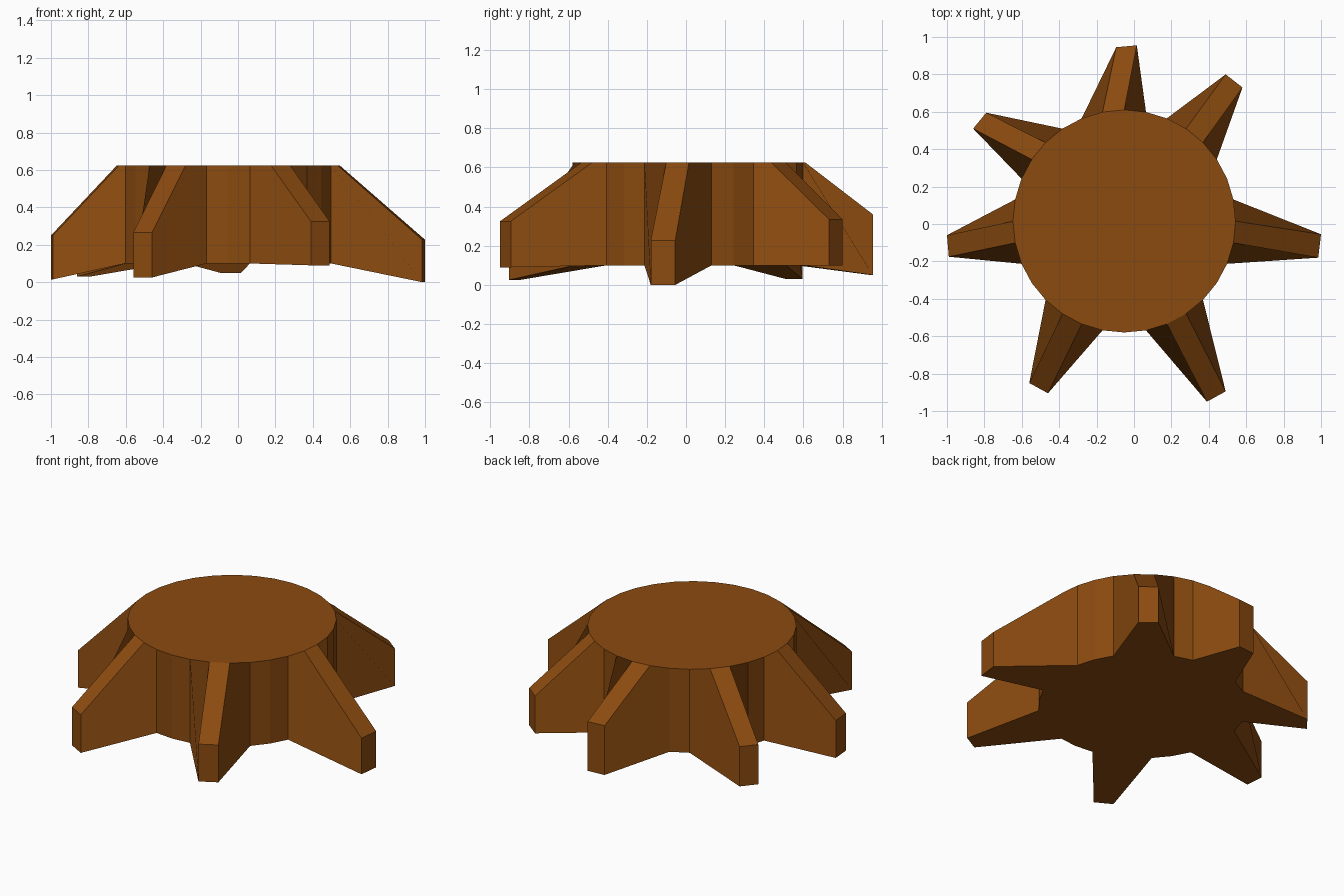
import bpy, bmesh, math

if "Cube" in bpy.data.objects:
    bpy.data.objects.remove(bpy.data.objects["Cube"])

SIDES, R, CX, CY = 32, 0.595, -0.052, 0.015
Z_LOW, Z_TOP = 0.1, 0.625

# Roots: first rim vertex -> two tip corners (counter-clockwise), bottom z, top z
ROOTS = {
    3: ((0.58, 0.73), (0.49, 0.80), 0.10, 0.335),
    7: ((0.015, 0.955), (-0.095, 0.945), 0.05, 0.36),
    11: ((-0.79, 0.595), (-0.86, 0.51), 0.03, 0.28),
    15: ((-1.0, -0.06), (-0.99, -0.175), 0.015, 0.25),
    20: ((-0.56, -0.85), (-0.46, -0.905), 0.025, 0.265),
    25: ((0.39, -0.95), (0.49, -0.895), 0.09, 0.325),
    30: ((0.985, -0.18), (1.0, -0.055), 0.0, 0.227),
}

bm = bmesh.new()


def rim(k, z):
    a = 2 * math.pi * k / SIDES
    return bm.verts.new((CX + R * math.cos(a), CY + R * math.sin(a), z))


# Flat cut top of the stump
top = [rim(k, Z_TOP) for k in range(SIDES)]
bm.faces.new(top)

# Lower rim; the middle two points of each root are pulled out to its tip
low, ridge = [], {}
for k in range(SIDES):
    for start, (p, q, z0, z1) in ROOTS.items():
        step = (k - start) % SIDES
        if step in (1, 2):
            tip = p if step == 1 else q
            low.append(bm.verts.new((*tip, z0)))
            ridge[k] = bm.verts.new((*tip, z1))
            break
    else:
        low.append(rim(k, Z_LOW))

# Bark walls, root flanks, sloping root tops and blunt root tips
for k in range(SIDES):
    n = (k + 1) % SIDES
    if k in ridge and n in ridge:
        bm.faces.new((low[k], low[n], ridge[n], ridge[k]))
        bm.faces.new((ridge[k], ridge[n], top[n], top[k]))
    elif n in ridge:
        bm.faces.new((low[k], low[n], ridge[n], top[n], top[k]))
    elif k in ridge:
        bm.faces.new((low[k], low[n], top[n], top[k], ridge[k]))
    else:
        bm.faces.new((low[k], low[n], top[n], top[k]))

# Underside
bm.faces.new(low[::-1])

mesh = bpy.data.meshes.new("tree_stump")
bm.to_mesh(mesh)
bm.free()
stump = bpy.data.objects.new("tree_stump", mesh)
bpy.context.collection.objects.link(stump)

bark = bpy.data.materials.new("brown_bark")
bark.diffuse_color = (0.26, 0.07, 0.005, 1)
bark.use_nodes = True
bark.node_tree.nodes["Principled BSDF"].inputs["Base Color"].default_value = bark.diffuse_color
mesh.materials.append(bark)
